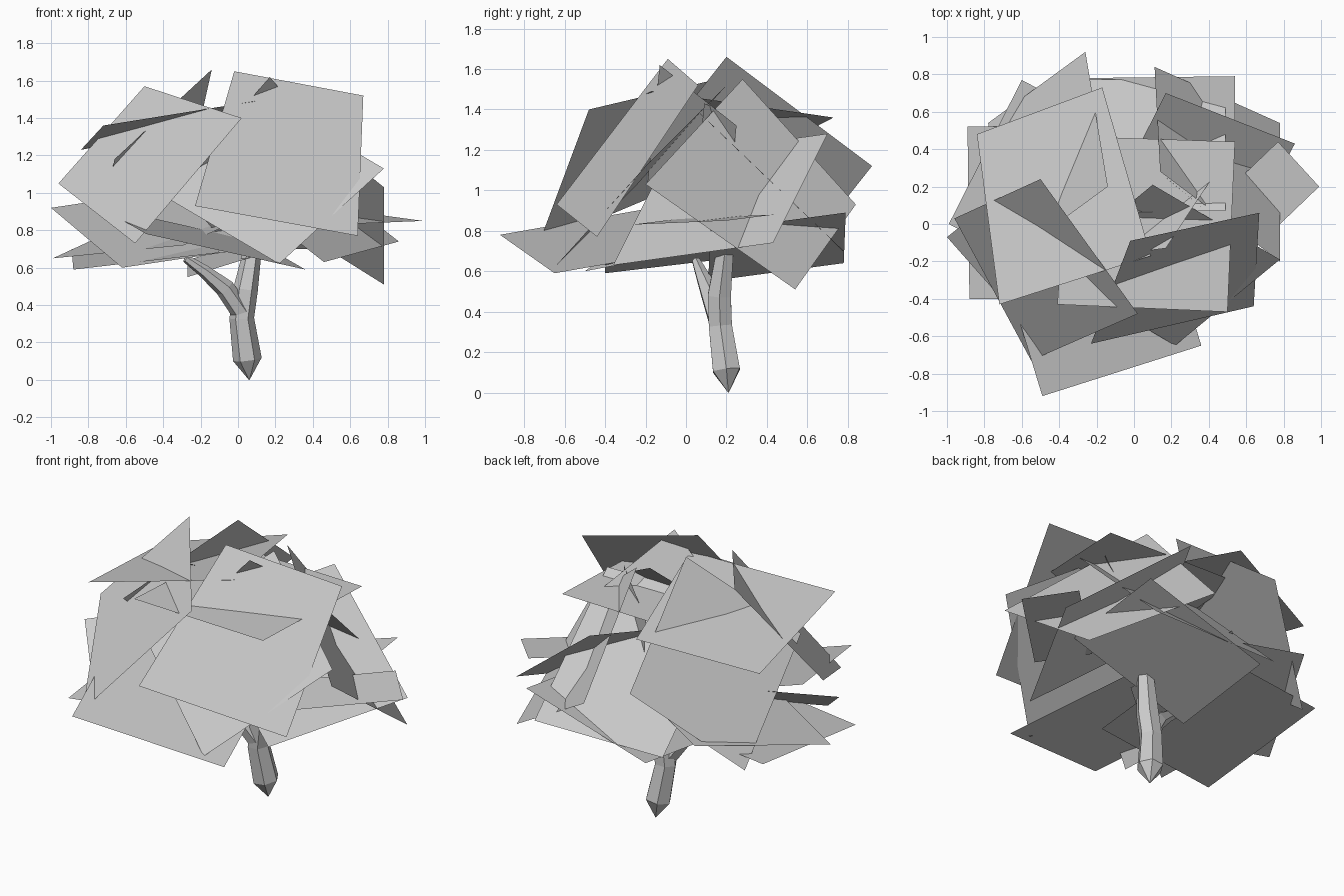
import bpy, math
from mathutils import Vector


def mesh_object(name, verts, faces):
    me = bpy.data.meshes.new(name)
    me.from_pydata(verts, [], faces)
    me.update()
    ob = bpy.data.objects.new(name, me)
    bpy.context.collection.objects.link(ob)
    return ob


def limb(name, path, sides=6):
    """Faceted tube through (x, y, z, radius) points."""
    pts = [Vector(p[:3]) for p in path]
    verts, faces = [], []
    for i, p in enumerate(pts):
        d = (pts[min(i + 1, len(pts) - 1)] - pts[max(i - 1, 0)]).normalized()
        q = Vector((0, 0, 1)).rotation_difference(d)
        for k in range(sides):
            a = 2 * math.pi * k / sides
            verts.append(p + q @ Vector((math.cos(a), math.sin(a), 0)) * path[i][3])
    for i in range(len(pts) - 1):
        for k in range(sides):
            n = (k + 1) % sides
            faces.append((i * sides + k, i * sides + n,
                          (i + 1) * sides + n, (i + 1) * sides + k))
    last = (len(pts) - 1) * sides
    faces.append(tuple(range(sides - 1, -1, -1)))
    faces.append(tuple(range(last, last + sides)))
    return mesh_object(name, verts, faces)


def leaf_card(name, a, b, c, d=None):
    """Flat foliage card; the fourth corner completes the parallelogram."""
    a, b, c = Vector(a), Vector(b), Vector(c)
    d = Vector(d) if d else a + c - b
    return mesh_object(name, [a, b, c, d], [(0, 1, 2, 3)])


# trunk with a pointed root
limb("trunk", [(0.06, 0.21, 0.0, 0.002), (0.05, 0.20, 0.11, 0.077),
               (0.02, 0.17, 0.33, 0.066), (0.04, 0.165, 0.48, 0.066),
               (0.075, 0.19, 0.68, 0.05), (0.08, 0.2, 0.9, 0.035),
               (0.06, 0.12, 1.1, 0.02)])

# branches
limb("left_branch", [(0.02, 0.16, 0.36, 0.055), (-0.07, 0.12, 0.49, 0.052),
                     (-0.18, 0.08, 0.58, 0.035), (-0.28, 0.05, 0.65, 0.022)])
limb("right_branch", [(0.07, 0.19, 0.7, 0.04), (0.25, 0.12, 0.85, 0.03),
                      (0.45, 0.07, 0.95, 0.02)])

# upper foliage
leaf_card("front_right_leaves", (-0.02, -0.09, 1.65), (0.67, 0.06, 1.52),
          (0.64, -0.44, 0.77), (-0.23, -0.64, 0.93))
leaf_card("front_left_leaves", (-0.50, 0.24, 1.57), (0.02, -0.48, 1.40),
          (-0.55, -0.73, 0.73), (-0.96, 0.03, 1.05))
leaf_card("top_left_leaves", (-0.84, 0.48, 1.23), (-0.17, 0.73, 1.36),
          (0.09, -0.17, 1.49), (-0.72, -0.43, 1.36))
leaf_card("back_left_leaves", (-0.14, 0.20, 1.66), (-0.26, 0.92, 1.12),
          (-0.78, 0.54, 0.64))
leaf_card("back_right_leaves", (0.78, -0.20, 1.03), (0.78, 0.54, 0.51),
          (0.11, 0.84, 0.93), (0.14, 0.28, 1.55))
leaf_card("crown_leaves", (-0.41, -0.43, 1.34), (0.50, -0.47, 1.34),
          (0.54, 0.44, 1.34), (-0.35, 0.47, 1.34))
leaf_card("inner_leaves", (0.17, -0.13, 1.62), (0.42, 0.25, 1.32),
          (-0.08, 0.19, 0.74))
leaf_card("upright_leaves", (0.36, 0.09, 1.43), (0.0, 0.39, 1.30),
          (0.05, 0.35, 0.90))
leaf_card("back_leaves", (-0.38, 0.06, 1.38), (0.49, 0.07, 1.38),
          (0.49, 0.78, 0.70))
leaf_card("front_middle_leaves", (0.22, -0.65, 0.62), (0.78, -0.19, 1.13),
          (0.10, 0.21, 1.53))

# side and lower foliage
leaf_card("right_leaves", (0.86, 0.43, 0.74), (0.17, 0.70, 1.28),
          (-0.23, -0.09, 1.17))
leaf_card("right_tip_leaves", (0.77, 0.44, 0.88), (0.99, 0.20, 0.85),
          (0.5, -0.27, 0.83))
leaf_card("low_front_leaves", (-0.49, -0.92, 0.78), (0.36, -0.65, 0.59),
          (0.10, 0.20, 0.74))
leaf_card("low_left_leaves", (-0.89, 0.52, 0.70), (-0.88, -0.40, 0.59),
          (-0.1, -0.4, 0.68))
leaf_card("left_leaves", (-1.0, -0.07, 0.92), (-0.62, -0.50, 0.60),
          (0.05, 0.03, 0.70))
leaf_card("left_tip_leaves", (-0.99, 0.0, 0.65), (-0.60, 0.77, 0.83),
          (0.1, 0.4, 0.90))
leaf_card("low_back_leaves", (-0.27, 0.78, 0.64), (0.54, 0.79, 0.89),
          (0.54, 0.12, 0.80))
